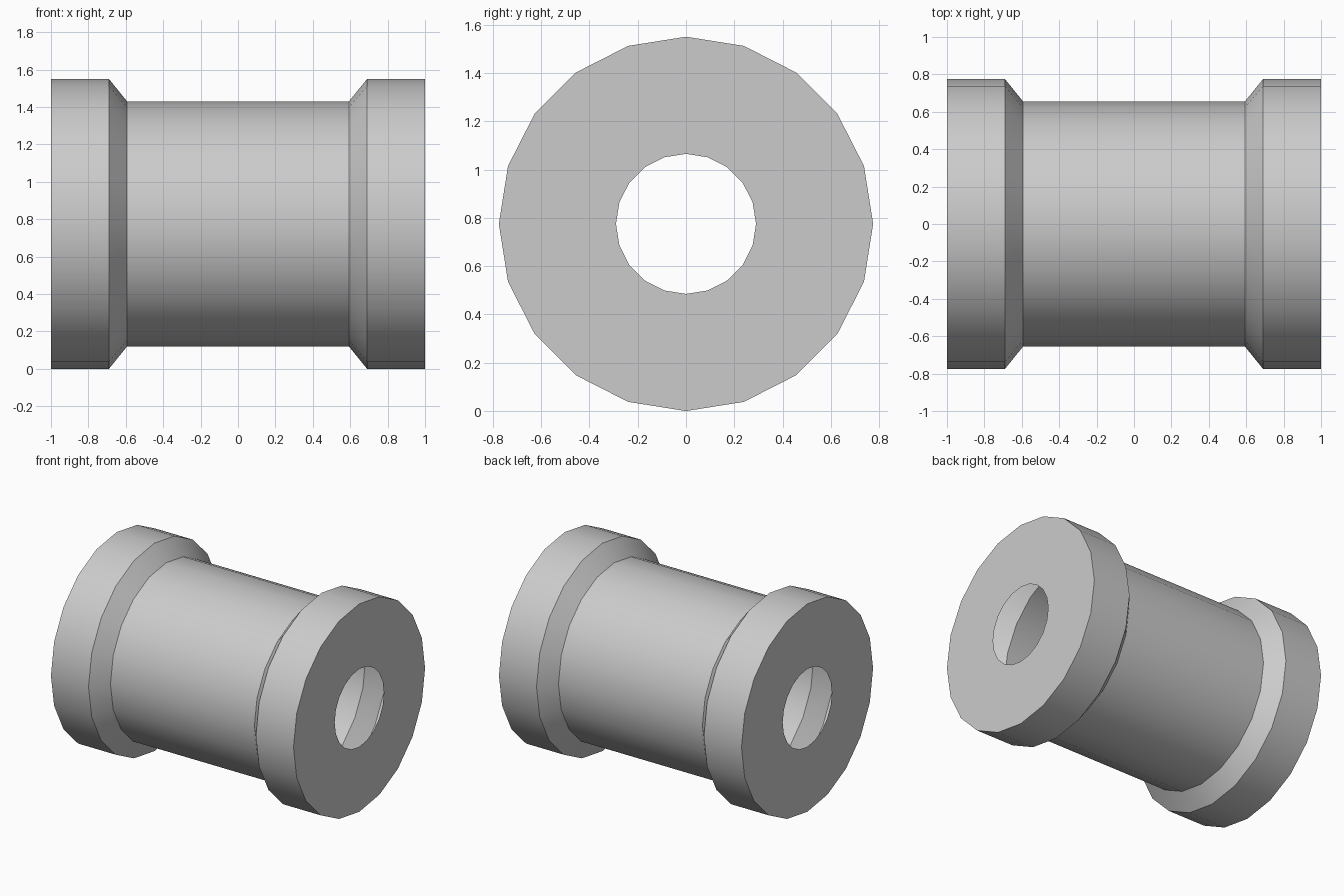
import bpy, bmesh
from math import sin, cos, tau, radians

if "Cube" in bpy.data.objects:
    bpy.data.objects.remove(bpy.data.objects["Cube"])

SIDES = 20
CENTRE_Z = 0.775

# Half profile (x, radius): hole rim, outer rim, flange edge, foot of the bevel
half = [(1.0, 0.29), (1.0, 0.775), (0.69, 0.775), (0.593, 0.655)]
profile = half + [(-x, r) for x, r in reversed(half)]

# Hollow spool: the profile turned around the x axis, open at both end holes
bm = bmesh.new()
rings = []
for x, r in profile:
    rings.append([bm.verts.new((x, r * sin(tau * i / SIDES),
                                CENTRE_Z + r * cos(tau * i / SIDES)))
                  for i in range(SIDES)])
for a, b in zip(rings, rings[1:]):
    for i in range(SIDES):
        j = (i + 1) % SIDES
        bm.faces.new((a[i], b[i], b[j], a[j]))

# Make the end discs face outwards
bm.normal_update()
if max(bm.faces, key=lambda f: f.calc_center_median().x).normal.x < 0:
    bmesh.ops.reverse_faces(bm, faces=bm.faces[:])

mesh = bpy.data.meshes.new("spool")
bm.to_mesh(mesh)
bm.free()
spool = bpy.data.objects.new("spool", mesh)
bpy.context.collection.objects.link(spool)

# Smooth around the axis, crisp at the flanges
bpy.context.view_layer.objects.active = spool
spool.select_set(True)
bpy.ops.object.shade_smooth_by_angle(angle=radians(30))
